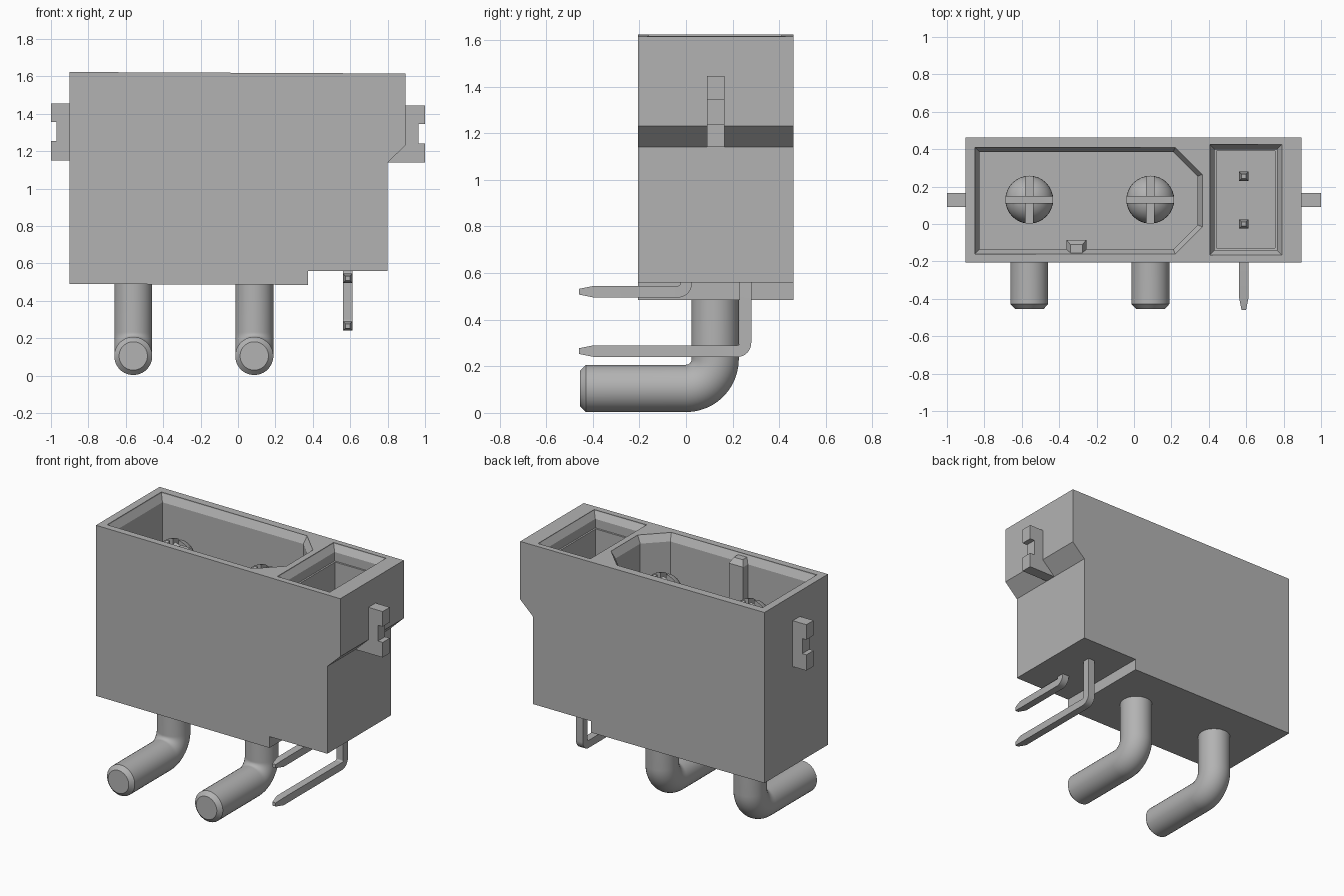
import bpy, bmesh
from math import sin, cos, pi, sqrt
from mathutils import Vector

cube = bpy.data.objects.get("Cube")
if cube:
    bpy.data.objects.remove(cube, do_unlink=True)

grey = bpy.data.materials.new("light grey")
grey.use_nodes = True
COLOUR = (0.45, 0.45, 0.45, 1)
grey.diffuse_color = COLOUR
grey.node_tree.nodes["Principled BSDF"].inputs["Base Color"].default_value = COLOUR


def loft(name, rings, smooth=False):
    """Skin a closed solid through rings that have equal point counts."""
    bm = bmesh.new()
    loops = [[bm.verts.new(p) for p in ring] for ring in rings]
    n = len(loops[0])
    for a, b in zip(loops, loops[1:]):
        for i in range(n):
            j = (i + 1) % n
            bm.faces.new((a[i], a[j], b[j], b[i]))
    bm.faces.new(loops[0])
    bm.faces.new(loops[-1])
    bmesh.ops.recalc_face_normals(bm, faces=bm.faces)
    mesh = bpy.data.meshes.new(name)
    bm.to_mesh(mesh)
    bm.free()
    mesh.materials.append(grey)
    obj = bpy.data.objects.new(name, mesh)
    bpy.context.collection.objects.link(obj)
    if smooth:
        activate(obj)
        bpy.ops.object.shade_smooth_by_angle(angle=0.6)
    return obj


def activate(obj):
    bpy.ops.object.select_all(action='DESELECT')
    obj.select_set(True)
    bpy.context.view_layer.objects.active = obj


def cut(obj, cutter):
    mod = obj.modifiers.new("cut", 'BOOLEAN')
    mod.operation = 'DIFFERENCE'
    mod.solver = 'EXACT'
    mod.object = cutter
    activate(obj)
    bpy.ops.object.modifier_apply(modifier=mod.name)
    bpy.data.objects.remove(cutter, do_unlink=True)


def prism(name, profile, y0, y1):
    return loft(name, [[(x, y, z) for x, z in profile] for y in (y0, y1)])


def rect(x0, x1, y0, y1, z):
    return [(x0, y0, z), (x1, y0, z), (x1, y1, z), (x0, y1, z)]


def keyed(inset, z):
    """Socket outline with two clipped corners."""
    x0, x1, y0, y1 = -0.85 + inset, 0.365 - inset, -0.16 + inset, 0.41 - inset
    c = 0.145 - inset * 0.6
    return [(x0, y0, z), (x1 - c, y0, z), (x1, y0 + c, z),
            (x1, y1 - c, z), (x1 - c, y1, z), (x0, y1, z)]


def bent_rod(name, x, y, top, low, end, bend, radius, sides, tip, tip_len, point_top=False):
    """Rod that drops from top, bends to the front and ends in a tapered tip."""
    path, radii = [], []

    def add(py, pz, r):
        path.append(Vector((0, py, pz)))
        radii.append(r)
    if point_top:
        add(y, top + tip_len, tip)
    add(y, top, radius)
    for i in range(13):
        a = i / 12 * pi / 2
        add(y - bend + bend * cos(a), low + bend - bend * sin(a), radius)
    add(end + tip_len, low, radius)
    add(end, low, tip)
    rings = []
    for i, p in enumerate(path):
        t = Vector()
        if i:
            t += (p - path[i - 1]).normalized()
        if i < len(path) - 1:
            t += (path[i + 1] - p).normalized()
        t.normalize()
        side = Vector((0, -t.z, t.y))
        ring = []
        for k in range(sides):
            a = 2 * pi * (k + 0.5) / sides
            q = p + side * radii[i] * sin(a)
            ring.append((x + radii[i] * cos(a), q.y, q.z))
        rings.append(ring)
    return loft(name, rings, smooth=True)


# Housing with stepped base and overhanging side
housing = prism("housing", [(-0.9, 0.49), (0.375, 0.485), (0.375, 0.56), (0.8, 0.56),
                            (0.8, 1.14), (0.895, 1.23), (0.895, 1.615), (-0.9, 1.623)],
                -0.205, 0.462)

# Power socket and signal socket, both with chamfered mouths
cut(housing, loft("power_cutter", [keyed(0.025, 0.8), keyed(0.025, 1.57),
                                   keyed(0, 1.615), keyed(0, 1.7)]))
signal = [(0.036, 0.85), (0.036, 1.51), (0.026, 1.511), (0.026, 1.57), (0, 1.61), (0, 1.7)]
cut(housing, loft("signal_cutter", [rect(0.405 + d, 0.79 - d, -0.165 + d, 0.425 - d, z)
                                    for d, z in signal]))

# Key rib on the front wall of the power socket
loft("key_rib", [rect(-0.36, -0.255, -0.17, -0.085, 0.79),
                 rect(-0.36, -0.255, -0.17, -0.085, 1.57),
                 rect(-0.34, -0.275, -0.17, -0.11, 1.605)])

# Notched side clips
prism("right_clip", [(-0.89, 1.15), (-1, 1.15), (-1, 1.255), (-0.97, 1.255),
                     (-0.97, 1.355), (-1, 1.355), (-1, 1.455), (-0.89, 1.455)], 0.09, 0.165)
prism("left_clip", [(0.79, 1.14), (1, 1.14), (1, 1.24), (0.965, 1.24),
                    (0.965, 1.345), (1, 1.345), (1, 1.445), (0.79, 1.445)], 0.09, 0.165)

# Power contacts: split domed pin above, bent solder tail below
R, DOME = 0.128, 1.36
for label, x in (("right", -0.56), ("left", 0.087)):
    profile = [(R, 0.78)]
    for i in range(9):
        a = i / 9 * pi / 2
        profile.append((R * cos(a), DOME + R * sin(a)))
    profile.append((0.008, DOME + R))
    pin = loft(label + "_power_pin",
               [[(x + r * cos(k * pi / 16), 0.13 + r * sin(k * pi / 16), z) for k in range(32)]
                for r, z in profile], smooth=True)
    cut(pin, loft("slot", [rect(x - 0.2, x + 0.2, 0.113, 0.147, z) for z in (1.0, 1.6)]))
    cut(pin, loft("slot", [rect(x - 0.02, x + 0.02, -0.1, 0.4, z) for z in (1.05, 1.6)]))
    bent_rod(label + "_power_tail", x, 0.125, 0.6, 0.105, -0.455, 0.125,
             0.102, 32, 0.076, 0.026)

# Square signal pins with pointed ends
for label, y, low in (("front", 0.0, 0.52), ("back", 0.255, 0.265)):
    bent_rod(label + "_signal_pin", 0.587, y, 1.25, low, -0.46, 0.035,
             0.025 * sqrt(2), 4, 0.012 * sqrt(2), 0.065, point_top=True)
